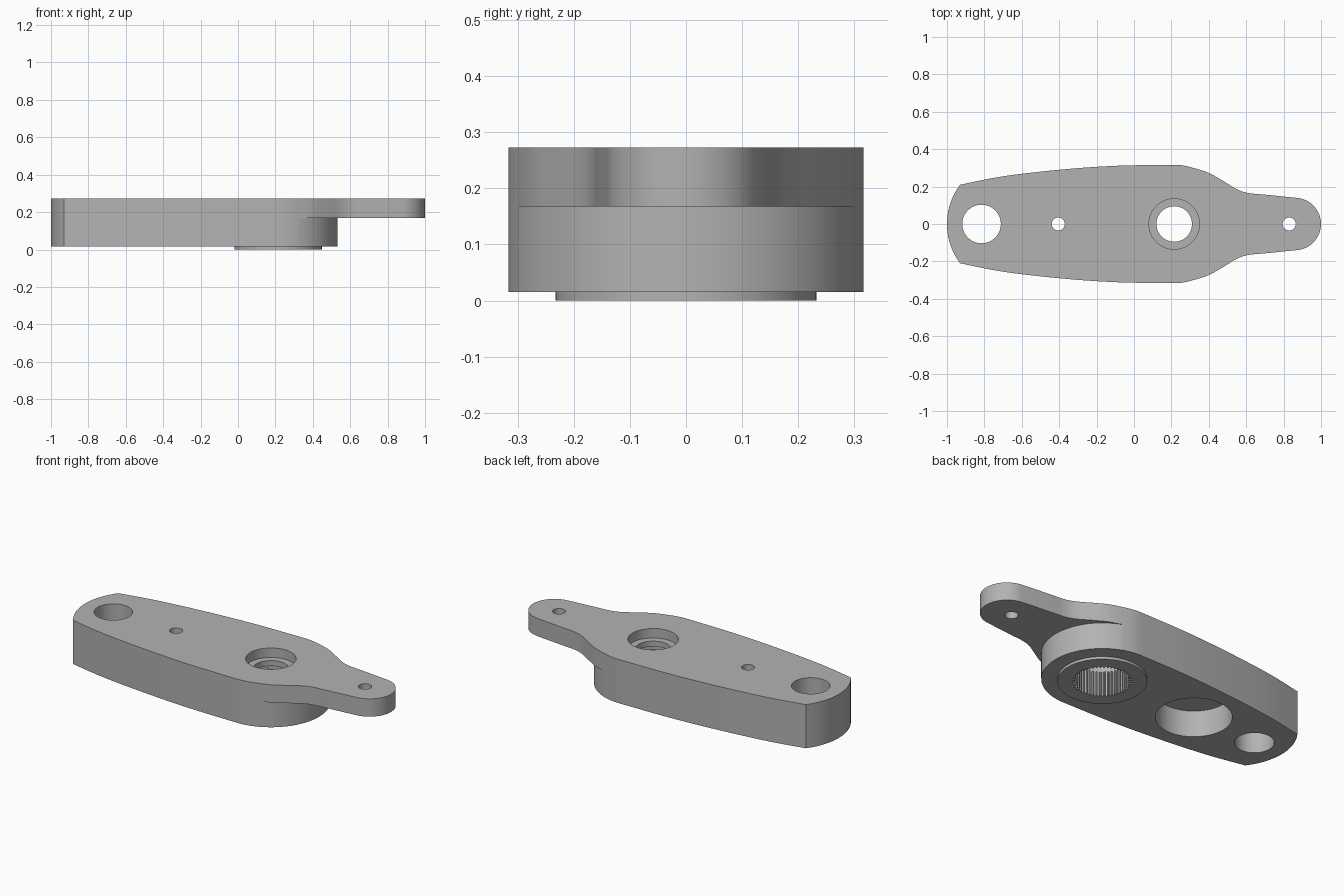
import bpy, bmesh
from math import sin, cos, radians, pi, hypot
from mathutils import Vector

cube = bpy.data.objects.get("Cube")
if cube:
    bpy.data.objects.remove(cube, do_unlink=True)

BASE, LEDGE, TOP = 0.015, 0.168, 0.273   # main levels
HUB_X, HUB_R, POCKET_X = 0.215, 0.3165, -0.405

grey = bpy.data.materials.new("satin grey")
grey.use_nodes = True
grey.diffuse_color = (0.45, 0.45, 0.45, 1)
grey.node_tree.nodes["Principled BSDF"].inputs["Base Color"].default_value = grey.diffuse_color


def arc(cx, r, a0, a1, n):
    """Points on an arc centred on the long axis, angles in degrees."""
    return [(cx + r * cos(radians(a0 + (a1 - a0) * i / n)),
             r * sin(radians(a0 + (a1 - a0) * i / n))) for i in range(n + 1)]


def smooth_path(points, steps=6):
    """Catmull-Rom curve through the inner points; the ends only guide it."""
    p = [Vector(q) for q in points]
    out = []
    for a, b, c, d in zip(p, p[1:], p[2:], p[3:]):
        for i in range(steps):
            t = i / steps
            v = 0.5 * (2 * b + (c - a) * t + (2 * a - 5 * b + 4 * c - d) * t * t
                       + (3 * b - a - 3 * c + d) * t ** 3)
            out.append((v.x, v.y))
    return out


def prism(name, outline, z0, z1):
    bm = bmesh.new()
    face = bm.faces.new([bm.verts.new((x, y, z0)) for x, y in outline])
    new = bmesh.ops.extrude_face_region(bm, geom=[face])["geom"]
    bmesh.ops.translate(bm, vec=(0, 0, z1 - z0),
                        verts=[v for v in new if isinstance(v, bmesh.types.BMVert)])
    bmesh.ops.recalc_face_normals(bm, faces=bm.faces)
    mesh = bpy.data.meshes.new(name)
    bm.to_mesh(mesh)
    bm.free()
    mesh.materials.append(grey)
    obj = bpy.data.objects.new(name, mesh)
    bpy.context.collection.objects.link(obj)
    return obj


def cylinder(name, x, r, z0, z1, n=64):
    return prism(name, arc(x, r, 0, 360, n)[:-1], z0, z1)


def combine(target, tool, operation):
    """Apply a boolean and discard the tool."""
    mod = target.modifiers.new(tool.name, 'BOOLEAN')
    mod.operation, mod.solver, mod.object = operation, 'EXACT', tool
    bpy.context.view_layer.objects.active = target
    bpy.ops.object.modifier_apply(modifier=mod.name)
    bpy.data.objects.remove(tool, do_unlink=True)


# Lever outline: one half from the tail to the nose, then mirrored
flank = smooth_path([(-1.1, 0.175), (-0.93, 0.21), (-0.7, 0.255), (-0.4, 0.29),
                     (-0.1, 0.311), (HUB_X, HUB_R), (0.4, 0.32)])
shoulder = smooth_path([(0.25, 0.315), (0.313, 0.301), (0.4, 0.273), (0.48, 0.228),
                        (0.55, 0.186), (0.61, 0.166), (0.7, 0.157), (0.88, 0.14)])
half = (arc(-0.65, 0.35, 180, 143.13, 10)[:-1] + flank
        + arc(HUB_X, HUB_R, 90, 72, 5)[:-1] + shoulder + [(0.7, 0.157)]
        + arc(0.86, 0.14, 84, 0, 14))
outline = half + [(x, -y) for x, y in reversed(half[1:-1])]
body = prism("lever_body", outline, BASE, TOP)

# Thin nose: remove the material under it, outside the round hub
relief = arc(HUB_X, HUB_R, 70, -70, 40) + [(0.5, -0.6), (1.2, -0.6), (1.2, 0.6), (0.5, 0.6)]
combine(body, prism("nose_relief", relief, -0.2, LEDGE), 'DIFFERENCE')

# Raised ring under the hub
combine(body, cylinder("hub_boss", HUB_X, 0.233, 0, BASE + 0.03), 'UNION')

# Through holes, weight pocket, and the stepped hub bore
for name, x, r, z0, z1 in [
        ("tail_hole", -0.815, 0.103, -0.2, 0.5),
        ("middle_pin_hole", POCKET_X, 0.035, -0.2, 0.5),
        ("nose_pin_hole", 0.83, 0.035, -0.2, 0.5),
        ("underside_pocket", POCKET_X, 0.2, -0.2, LEDGE),
        ("screw_hole", HUB_X, 0.095, -0.2, 0.5),
        ("screw_recess", HUB_X, 0.135, 0.217, 0.5),
        ("upper_bore", HUB_X, 0.155, 0.14, 0.185)]:
    combine(body, cylinder(name, x, r, z0, z1), 'DIFFERENCE')

# Splined socket
TEETH = 48
spline = []
for i in range(TEETH):
    for offset, r in ((0, 0.142), (0.35, 0.142), (0.5, 0.155), (0.85, 0.155)):
        a = 2 * pi * (i + offset) / TEETH
        spline.append((HUB_X + r * cos(a), r * sin(a)))
combine(body, prism("spline_socket", spline, -0.2, 0.15), 'DIFFERENCE')

bpy.ops.object.select_all(action='DESELECT')
body.select_set(True)
bpy.context.view_layer.objects.active = body
bpy.ops.object.shade_smooth_by_angle(angle=radians(25))
